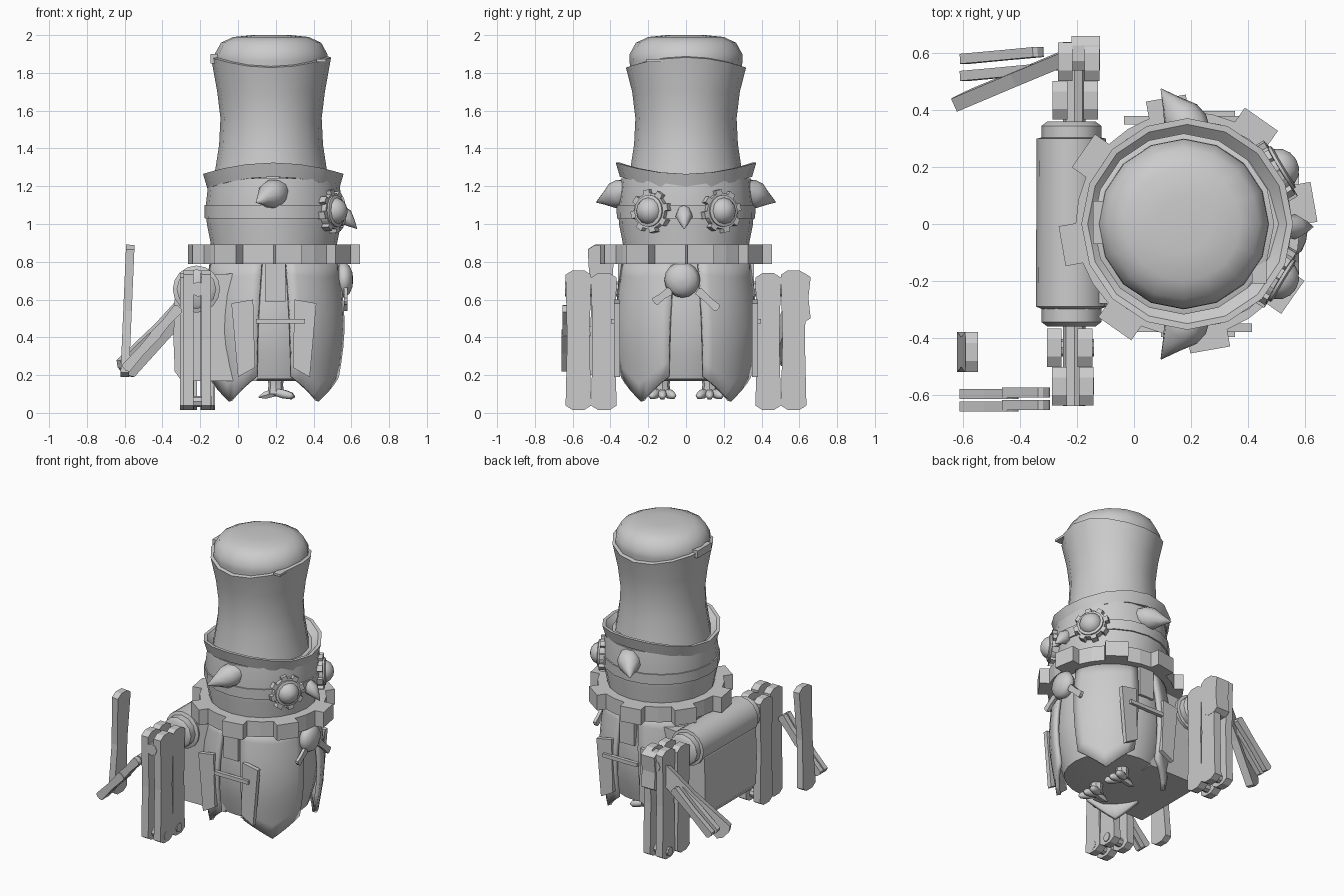
import bpy, bmesh, math
from mathutils import Vector, Matrix

cube = bpy.data.objects.get("Cube")
if cube:
    bpy.data.objects.remove(cube, do_unlink=True)

GREY = (0.6, 0.6, 0.6, 1)
mat = bpy.data.materials.new("plain grey")
mat.use_nodes = True
mat.diffuse_color = GREY
mat.node_tree.nodes["Principled BSDF"].inputs["Base Color"].default_value = GREY
CX = 0.19  # body axis


def finish(bm, name, smooth=False, angle=40):
    bmesh.ops.recalc_face_normals(bm, faces=bm.faces)
    me = bpy.data.meshes.new(name)
    bm.to_mesh(me)
    bm.free()
    me.materials.append(mat)
    ob = bpy.data.objects.new(name, me)
    bpy.context.collection.objects.link(ob)
    if smooth:
        bpy.ops.object.select_all(action="DESELECT")
        ob.select_set(True)
        bpy.context.view_layer.objects.active = ob
        bpy.ops.object.shade_smooth_by_angle(angle=math.radians(angle))
    return ob


def frame(origin, direction, normal):
    """Local Y along direction, local Z near normal."""
    y = Vector(direction).normalized()
    x = y.cross(Vector(normal)).normalized()
    m = Matrix((x, y, x.cross(y))).transposed().to_4x4()
    return Matrix.Translation(origin) @ m


def lathe(name, profile, m=None, seg=16, lift=None, angle=40):
    """Spin (radius, height) pairs; lift bends heights around the axis."""
    bm = bmesh.new()
    rings = []
    for r, z in profile:
        ring = []
        for i in range(seg):
            a = 2 * math.pi * i / seg
            dz = lift(r, z, a) if lift else 0
            ring.append(bm.verts.new((r * math.cos(a), r * math.sin(a), z + dz)))
        rings.append(ring)
    for lo, hi in zip(rings, rings[1:]):
        for i in range(seg):
            j = (i + 1) % seg
            bm.faces.new((lo[i], lo[j], hi[j], hi[i]))
    bm.faces.new(rings[0])
    bm.faces.new(rings[-1])
    bm.transform(m or Matrix.Translation((CX, 0, 0)))
    return finish(bm, name, True, angle)


def prism(name, pts, thick, m):
    """Extrude a flat outline, centred on its plane."""
    bm = bmesh.new()
    face = bm.faces.new([bm.verts.new((x, y, -thick / 2)) for x, y in pts])
    ext = bmesh.ops.extrude_face_region(bm, geom=[face])["geom"]
    bmesh.ops.translate(bm, vec=(0, 0, thick), verts=[v for v in ext if isinstance(v, bmesh.types.BMVert)])
    bm.transform(m)
    return finish(bm, name)


def box(name, loc, size):
    w, d = size[0] / 2, size[1] / 2
    return prism(name, [(-w, -d), (w, -d), (w, d), (-w, d)], size[2], Matrix.Translation(loc))


def link(name, p0, p1, width, thick, normal=(1, 0, 0), waist=0.8):
    """Bar with pointed ends and a slight waist."""
    p0, p1 = Vector(p0), Vector(p1)
    n, w = (p1 - p0).length, width / 2
    c = w * 0.35
    side = [(w * .45, 0), (w, c), (w * waist, n / 2), (w, n - c), (w * .45, n)]
    pts = side + [(-x, y) for x, y in reversed(side)]
    return prism(name, pts, thick, frame(p0, p1 - p0, normal))


def spin_matrix(origin, direction):
    """Local Z along direction."""
    return Matrix.Translation(origin) @ Vector(direction).to_track_quat("Z", "Y").to_matrix().to_4x4()


def cog(name, r_in, r_out, height, teeth, duty, m, start=0.0):
    pts = []
    step = 2 * math.pi / teeth
    for i in range(teeth):
        a = start + i * step
        h = step * duty / 2
        for r, t in ((r_in, -h), (r_out, -h * r_in / r_out), (r_out, h * r_in / r_out),
                     (r_in, h), (r_in, step / 2)):
            pts.append((r * math.cos(a + t), r * math.sin(a + t)))
    return prism(name, pts, height, m)


# Hat: crown, domed lid, saddle-shaped brim, side clasp
HAT = Matrix.Translation((0.175, 0, 0))
lathe("hat_crown", [(.31, 1.2), (.295, 1.29), (.275, 1.42), (.268, 1.56), (.285, 1.7), (.318, 1.855), (.3, 1.86)],
      HAT, lift=lambda r, z, a: .027 * math.cos(2 * a) if z > 1.8 else 0)
lathe("hat_lid", [(.29, 1.8), (.3, 1.865), (.298, 1.9), (.265, 1.96), (.2, 1.99), (.1, 2.0)], HAT, 16, angle=60)
lathe("hat_brim", [(.3, 1.2), (.35, 1.2), (.372, 1.275), (.35, 1.275), (.31, 1.24)],
      Matrix.Translation((0.187, 0, 0)), lift=lambda r, z, a: .06 * math.sin(a) ** 2 - .01)
box("hat_clasp", (-0.12, 0.005, 1.875), (.05, .15, .05))
box("hat_stitch", (.44, -.16, 1.865), (.05, .1, .015))

# Head and goggle strap
lathe("head", [(.33, .8), (.335, .9), (.355, 1.0), (.36, 1.1), (.345, 1.24)], seg=20)
lathe("goggle_strap", [(.35, 1.03), (.366, 1.03), (.368, 1.1), (.35, 1.1)], seg=20)

# Collar with eight square teeth
cog("toothed_collar", .395, .455, .105, 8, .46, Matrix.Translation((CX, 0, .84)), math.radians(10))

# Goggles and ear tufts
for s, side in ((-1, "right"), (1, "left")):
    d = Vector((math.cos(math.radians(31)), s * math.sin(math.radians(31)), .05))
    eye = Vector((CX, 0, 1.05)) + d * .355
    cog(side + "_goggle_rim", .095, .115, .05, 8, .5, spin_matrix(eye, d), .2)
    lathe(side + "_goggle_tube", [(.085, -.05), (.085, .035), (.07, .04)], spin_matrix(eye, d))
    lathe(side + "_lens", [(.074, .0), (.07, .04), (.055, .065), (.03, .082), (.005, .087)],
          spin_matrix(eye, d), 12, angle=70)
    base = Vector((.215, s * .31, 1.175))
    tip = Vector((.095, s * .475, 1.115))
    n = (tip - base).length
    lathe(side + "_ear_tuft", [(.05, -.03), (.075, .04), (.07, .09), (.035, .15), (.002, n)],
          spin_matrix(base, tip - base), 10, angle=70)
lathe("beak", [(.035, -.02), (.045, .03), (.028, .07), (.002, .12)],
      spin_matrix((.545, -.01, 1.06), (.08, 0, -.08)), 8, angle=70)

# Inner body
lathe("inner_body", [(.2, .17), (.29, .18), (.325, .3), (.35, .45), (.345, .62), (.325, .8)], seg=24)


# Coat: four pointed panels with slits between
def coat_radius(z):
    pts = [(0.05, .335), (.18, .355), (.32, .377), (.46, .386), (.62, .375), (.8, .345)]
    for (z0, r0), (z1, r1) in zip(pts, pts[1:]):
        if z <= z1:
            return r0 + (r1 - r0) * (z - z0) / (z1 - z0)
    return pts[-1][1]


for q, label in enumerate(("front_left", "back_left", "back_right", "front_right")):
    bm = bmesh.new()
    grid = []
    for i in range(9):
        u = i / 8
        bottom = .06 + .13 * abs(2 * u - 1)
        row = []
        for k in range(9):
            z = bottom + (.81 - bottom) * k / 8
            gap = math.radians(15 - 4 * k / 8)
            a = q * math.pi / 2 + gap + (math.pi / 2 - 2 * gap) * u
            r = coat_radius(z)
            row.append(bm.verts.new((CX + r * math.cos(a), r * math.sin(a), z)))
        grid.append(row)
    for i in range(8):
        for k in range(8):
            bm.faces.new((grid[i][k], grid[i + 1][k], grid[i + 1][k + 1], grid[i][k + 1]))
    ob = finish(bm, "coat_panel_" + label, True)
    mod = ob.modifiers.new("thickness", "SOLIDIFY")
    mod.thickness = .025
    mod.offset = 0 - 1

# Side flaps, straps and cross bars
for s, side in ((-1, "right"), (1, "left")):
    for t in (-1, 1):
        pts = [(t * .11, .6), (t * .225, .58), (t * .19, .19), (t * .1, .24)]
        m = Matrix.Translation((CX, s * .365, 0)) @ Matrix.Rotation(math.pi / 2, 4, "X")
        prism(f"{side}_flap_{'front' if t > 0 else 'back'}", pts, .03, m)
    box(side + "_cross_bar", (.225, s * .385, .485), (.26, .025, .025))
    box(side + "_strap", (.197, s * .345, .69), (.11, .03, .2))

# Chest medallion and ribbon ends
lathe("medallion", [(.03, -.04), (.08, -.02), (.095, .005), (.075, .035), (.04, .05), (.005, .055)],
      spin_matrix((.555, -.02, .705), (1, 0, 0)), 16, angle=70)
for name, y0, z0, y1, z1 in (("ribbon_right", -.08, .65, -.17, .585), ("ribbon_left", .06, .65, .17, .55)):
    link(name, (.57, y0, z0), (.57, y1, z1), .045, .02)

# Legs and three-toed feet
for s, side in ((-1, "right"), (1, "left")):
    y = s * .125
    lathe(side + "_leg", [(.045, .1), (.038, .15), (.05, .21)], Matrix.Translation((.2, y, 0)), 8)
    for t in (-1, 0, 1):
        d = Vector((1, t * .45, -.25))
        lathe(f"{side}_toe_{t + 2}", [(.022, 0), (.026, .05), (.02, .09), (.004, .105)],
              spin_matrix((.2, y + t * .02, .11), d), 6, angle=60)
    lathe(side + "_heel", [(.025, 0), (.022, .06), (.003, .095)], spin_matrix((.2, y, .11), (-1, 0, -.3)), 6)

# Back pack: rounded drum with hanging pack below
lathe("pack_drum", [(.1, -.3), (.125, -.29), (.122, .3), (.1, .305)], spin_matrix((-.22, 0, .655), (0, 1, 0)), 16)
outline = [(.1, .17), (-.3, .17), (-.335, .22), (-.342, .4), (-.335, .6), (-.28, .72), (0, .74), (.1, .5)]
prism("pack_body", outline, .56, Matrix.Rotation(math.pi / 2, 4, "X"))
for s, side in ((-1, "right"), (1, "left")):
    lathe(side + "_drum_cap", [(.105, 0), (.105, .05), (.085, .065)], spin_matrix((-.22, s * .295, .655), (0, s, 0)), 12)
    lathe(side + "_axle", [(.04, 0), (.04, .3)], spin_matrix((-.21, s * .34, .655), (0, s, 0)), 8)
    # Paired hanging blades
    for y, top, xs in ((.435, .74, (-.28, -.172)), (.57, .755, (-.262, -.168))):
        for x in xs:
            shift = .02 * s if s > 0 else 0
            link(f"{side}_blade", (x + shift, s * y, .015), (x + shift, s * y, top), .135, .052, waist=.88)
        lathe(side + "_blade_pin", [(.03, -.07), (.03, .07)], spin_matrix((-.21, s * y, .06), (1, 0, 0)), 8)

# Outer arms: loose upright blade and slanted links
link("right_outer_blade", (-.6, -.45, .19), (-.57, -.45, .89), .14, .045, waist=.75)
for k in (-1, 1):
    link("right_slanted_link", (-.6, -.62 + k * .022, .23), (-.42, -.62 + k * .022, .43), .055, .035, (0, 1, 0))
    link("right_slanted_tip", (-.45, -.615 + k * .022, .4), (-.31, -.615 + k * .022, .56), .055, .035, (0, 1, 0))
link("left_outer_blade", (-.18, .61, .66), (-.61, .43, .22), .12, .05, (.5, -1, 0))
link("left_hinge", (-.17, .6, .48), (-.17, .6, .74), .12, .1)
for k in (-1, 1):
    link("left_slanted_link", (-.6, .55 + k * .03, .26), (-.33, .575 + k * .03, .52), .055, .035, (0, 1, 0))
